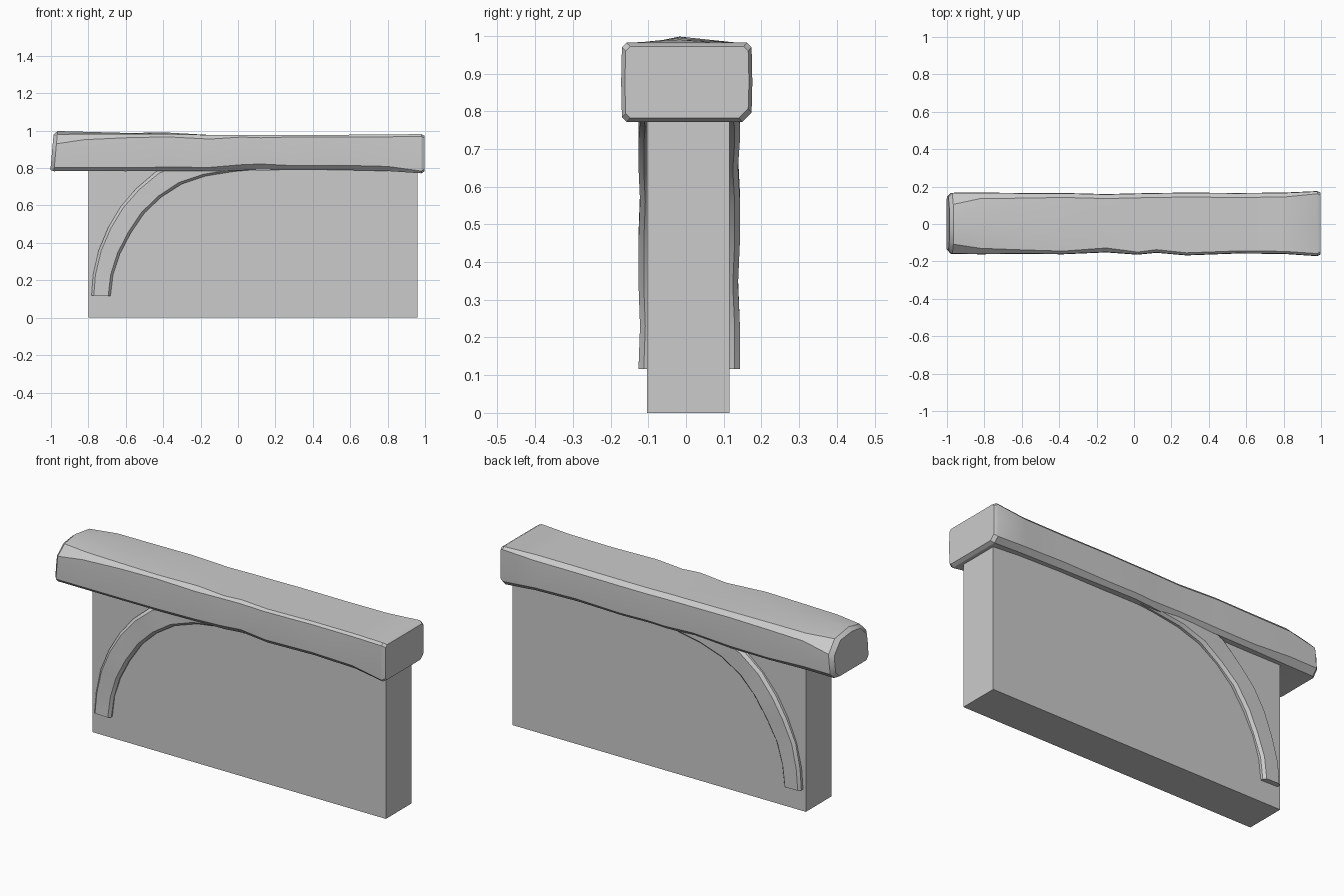
import bpy, bmesh, math

def loft(name, rings):
    """Skin equal-sized closed rings, cap both ends, smooth by angle."""
    bm = bmesh.new()
    vs = [[bm.verts.new(p) for p in r] for r in rings]
    n = len(vs[0])
    for a, b in zip(vs, vs[1:]):
        for i in range(n):
            j = (i + 1) % n
            bm.faces.new((a[i], a[j], b[j], b[i]))
    bm.faces.new(vs[0])
    bm.faces.new(vs[-1])
    bmesh.ops.recalc_face_normals(bm, faces=bm.faces)
    me = bpy.data.meshes.new(name)
    bm.to_mesh(me)
    bm.free()
    ob = bpy.data.objects.new(name, me)
    bpy.context.collection.objects.link(ob)
    bpy.ops.object.select_all(action='DESELECT')
    ob.select_set(True)
    bpy.context.view_layer.objects.active = ob
    bpy.ops.object.shade_smooth_by_angle(angle=math.radians(32))
    return ob

# Plain wall panel below the beam
bpy.ops.mesh.primitive_cube_add(size=1, location=(0.08, 0.006, 0.395))
wall = bpy.context.object
wall.name = "wall_panel"
wall.scale = (1.76, 0.218, 0.79)
bpy.ops.object.transform_apply(location=False, rotation=False, scale=True)

# Rough-hewn beam: x, front y, back y, bottom z, top z, crown, chamfer
# (front bottom, front top, back top, back bottom)
stations = [
    (-0.995, -0.135, 0.145, 0.790, 0.970, 0.010, (0.02, 0.05, 0.06, 0.03)),
    (-0.975, -0.158, 0.165, 0.783, 0.980, 0.018, (0.02, 0.05, 0.06, 0.03)),
    (-0.82, -0.160, 0.166, 0.784, 0.982, 0.012, (0.02, 0.03, 0.03, 0.03)),
    (-0.60, -0.158, 0.164, 0.783, 0.982, 0.006, (0.02, 0.02, 0.026, 0.02)),
    (-0.38, -0.160, 0.164, 0.785, 0.982, 0.008, (0.02, 0.015, 0.022, 0.02)),
    (-0.15, -0.150, 0.158, 0.784, 0.977, 0.000, (0.02, 0.022, 0.022, 0.03)),
    (0.02, -0.162, 0.162, 0.788, 0.978, 0.000, (0.03, 0.012, 0.022, 0.02)),
    (0.12, -0.152, 0.164, 0.792, 0.977, 0.000, (0.03, 0.015, 0.022, 0.02)),
    (0.28, -0.166, 0.166, 0.789, 0.978, 0.000, (0.025, 0.012, 0.022, 0.02)),
    (0.55, -0.156, 0.164, 0.790, 0.978, 0.000, (0.025, 0.012, 0.022, 0.025)),
    (0.80, -0.158, 0.166, 0.784, 0.979, 0.000, (0.025, 0.012, 0.022, 0.025)),
    (0.98, -0.170, 0.174, 0.772, 0.982, 0.000, (0.012, 0.012, 0.012, 0.025)),
    (0.998, -0.160, 0.165, 0.782, 0.972, 0.000, (0.012, 0.012, 0.012, 0.025)),
]

def beam_ring(x, f, b, lo, hi, crown, c):
    m, h = (f + b) / 2, (lo + hi) / 2
    pts = [(f + c[0], lo), (f, lo + c[0]), (f - 0.002, h), (f, hi - c[1]),
           (f + c[1], hi), (m - 0.02, hi + crown), (b - c[2], hi),
           (b, hi - c[2]), (b + 0.002, h), (b, lo + c[3]), (b - c[3], lo), (m, lo)]
    # slightly skewed ends, longer at the lower left
    return [(x + (0.09 * (z - h) if x < -0.9 else 0), y, z) for y, z in pts]

loft("timber_beam", [beam_ring(*s) for s in stations])

# Curved brace passing through the wall: outer x, z, inner x, z
path = [
    (-0.783, 0.118, -0.682, 0.116), (-0.775, 0.23, -0.668, 0.23),
    (-0.745, 0.36, -0.632, 0.34), (-0.695, 0.48, -0.575, 0.45),
    (-0.63, 0.59, -0.50, 0.56), (-0.545, 0.69, -0.41, 0.645),
    (-0.44, 0.78, -0.30, 0.715), (-0.31, 0.83, -0.17, 0.758),
    (-0.16, 0.86, -0.02, 0.782), (0.0, 0.87, 0.10, 0.792),
]
rings = []
for i, (ox, oz, ix, iz) in enumerate(path):
    f = -0.126 + (0.004 if i % 3 == 1 else 0)
    b = 0.143 - (0.005 if i % 3 == 2 else 0)
    ring = []
    for t, y in [(0, f + 0.014), (0.12, f), (0.88, f), (1, f + 0.014),
                 (1, b - 0.014), (0.88, b), (0.12, b), (0, b - 0.014)]:
        ring.append((ox + (ix - ox) * t, y, oz + (iz - oz) * t))
    rings.append(ring)
loft("curved_brace", rings)
